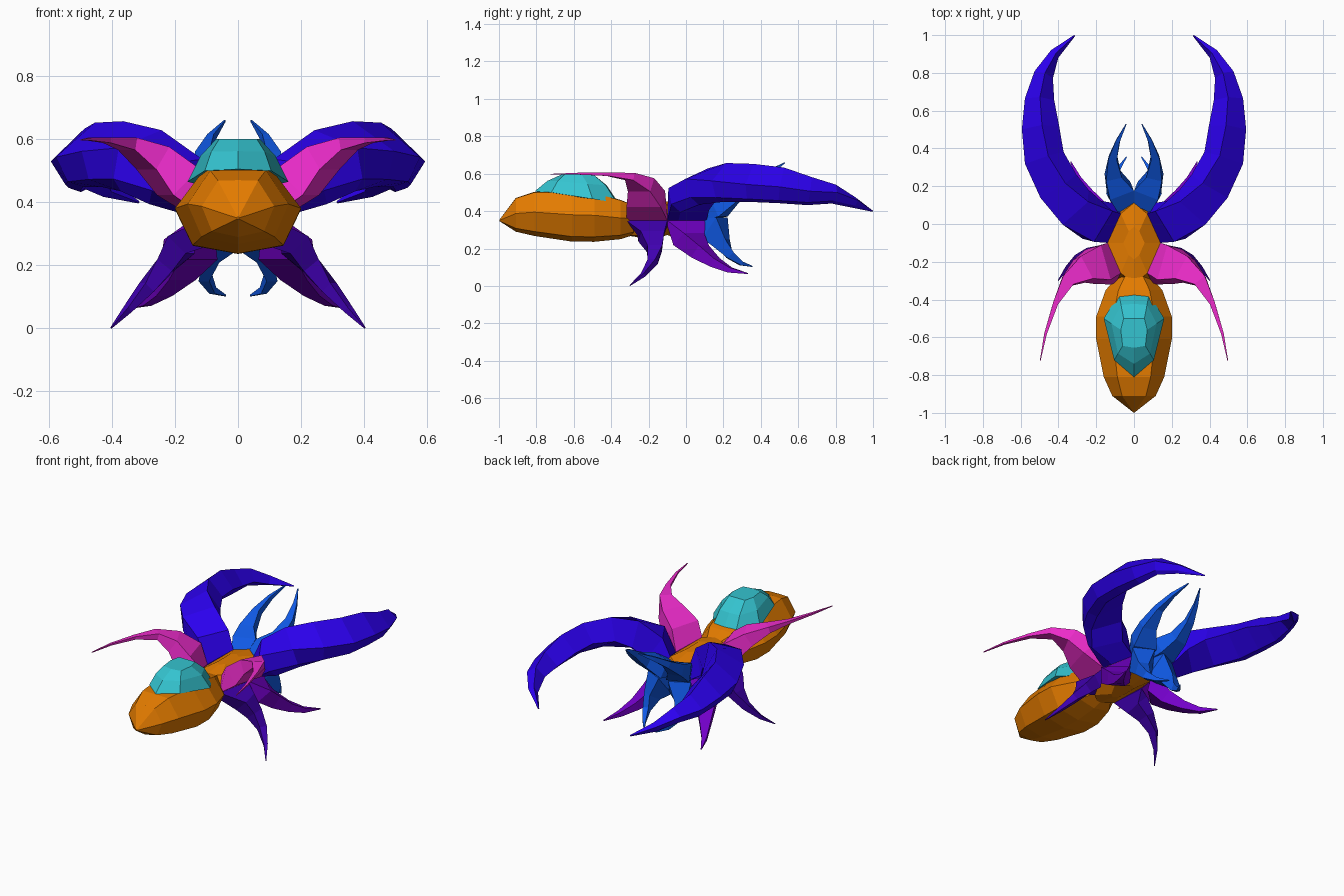
import bpy, bmesh
from math import cos, sin, radians
from mathutils import Vector


def loft(name, rings, color, mirror=False):
    """Skin a list of equal-length point rings into a closed flat-shaded mesh."""
    bm = bmesh.new()
    loops = [[bm.verts.new(p) for p in r] for r in rings]
    n = len(loops[0])
    for a, b in zip(loops, loops[1:]):
        for i in range(n):
            j = (i + 1) % n
            bm.faces.new((a[i], a[j], b[j], b[i]))
    bm.faces.new(loops[0][::-1])
    bm.faces.new(loops[-1])
    bmesh.ops.recalc_face_normals(bm, faces=bm.faces)
    me = bpy.data.meshes.new(name)
    bm.to_mesh(me)
    bm.free()
    ob = bpy.data.objects.new(name, me)
    bpy.context.collection.objects.link(ob)
    mat = bpy.data.materials.new(name + "_color")
    mat.diffuse_color = (*color, 1)
    me.materials.append(mat)
    if mirror:
        ob.modifiers.new("Mirror", 'MIRROR')


QUAD = ((1, 1), (-1, 1), (-1, -1), (1, -1))


def limb(name, base, path, color, corners=QUAD):
    """Tapering limb from a base polygon; rows are x, y, z, width, height, roll."""
    pts = [Vector(p[:3]) for p in path]
    rings = [base]
    start = sum((Vector(p) for p in base), Vector()) / len(base)
    line = [start] + pts + [pts[-1]]
    for i, (c, row) in enumerate(zip(pts, path)):
        t = (line[i + 2] - line[i]).normalized()
        s = t.cross(Vector((0, 0, 1))).normalized()
        u = s.cross(t)
        w, h, a = row[3] / 2, row[4] / 2, radians(row[5])
        s, u = s * cos(a) - u * sin(a), u * cos(a) + s * sin(a)
        rings.append([c + s * w * k + u * h * m for k, m in corners])
    loft(name, rings, color, mirror=True)


def sym(half):
    """Close a half outline (first and last point on the centre line)."""
    return half + [(-x, y) for x, y in half[-2:0:-1]]


ORANGE = (0.78, 0.2, 0.0)

# abdomen: eight-sided sections along y (y, half width, centre z, half height)
section = sym([(0, 1), (0.55, 0.98), (1, 0.08), (0.72, -0.8), (0, -1)])
stations = [(-0.997, 0.004, 0.35, 0.004), (-0.91, 0.115, 0.38, 0.09),
            (-0.81, 0.16, 0.385, 0.118), (-0.61, 0.2, 0.37, 0.133),
            (-0.49, 0.2, 0.367, 0.131), (-0.35, 0.15, 0.355, 0.105),
            (-0.28, 0.09, 0.352, 0.08)]
loft("abdomen", [[(x * w, y, cz + z * h) for x, z in section]
                 for y, w, cz, h in stations], ORANGE)

# thorax: kite-shaped top and bottom around a wider waistline
kite = sym([(0, 0.112), (0.07, 0.055), (0.14, -0.1), (0.07, -0.26), (0, -0.32)])
waist = sym([(0, 0.112), (0.1, 0.11), (0.14, -0.1), (0.1, -0.31), (0, -0.32)])


def plate(side, scale, rise):
    return [(x * scale, (y + 0.1) * scale - 0.1,
             0.35 + side * (rise - (0.055 if abs(x) > 0.1 else 0) * scale))
            for x, y in kite]


loft("thorax", [plate(-1, 0.4, 0.1), plate(-1, 1, 0.08), [(x, y, 0.35) for x, y in waist],
                plate(1, 1, 0.08), plate(1, 0.4, 0.1)], ORANGE)

# raised cap on the abdomen
rim = sym([(0, -0.36), (0.08, -0.37), (0.16, -0.5), (0.105, -0.72), (0, -0.81)])
crown = sym([(0, -0.5), (0.055, -0.5), (0.07, -0.56), (0.06, -0.645), (0, -0.655)])
rim_z = lambda y: 0.505 - max(0, y + 0.75) * 0.16
cap = []
for f, g in ((0, 0), (0.45, 0.6), (1, 1)):
    cap.append([(a[0] + (b[0] - a[0]) * f, a[1] + (b[1] - a[1]) * f,
                 rim_z(a[1]) + (0.6 - rim_z(a[1])) * g) for a, b in zip(rim, crown)])
loft("abdomen_cap", cap, (0.035, 0.55, 0.63))

# large curved front claws, five-sided with a bulging outer edge
limb("front_claw",
     [(0.14, -0.1, 0.38), (0.07, 0.055, 0.43), (0.1, 0.11, 0.35),
      (0.13, -0.04, 0.35), (0.14, -0.1, 0.35)], [
    (0.20, 0.015, 0.465, 0.19, 0.16, 5), (0.31, 0.09, 0.53, 0.19, 0.155, 18),
    (0.40, 0.20, 0.55, 0.18, 0.14, 32), (0.475, 0.35, 0.548, 0.17, 0.13, 40),
    (0.495, 0.51, 0.535, 0.15, 0.13, 44), (0.50, 0.66, 0.505, 0.11, 0.11, 44),
    (0.478, 0.79, 0.49, 0.07, 0.08, 38), (0.42, 0.90, 0.445, 0.035, 0.05, 30),
    (0.315, 0.997, 0.40, 0.006, 0.006, 27)], (0.025, 0.0, 0.87),
    ((1, 1), (-1, 1), (-1, -1), (0.9, -1), (1.25, -0.3)))

# raised rear legs sweeping back
limb("upper_leg",
     [(0.07, -0.26, 0.43), (0.14, -0.1, 0.38), (0.14, -0.1, 0.35), (0.1, -0.32, 0.35)], [
    (0.19, -0.215, 0.465, 0.19, 0.12, 0), (0.27, -0.24, 0.54, 0.135, 0.085, 0),
    (0.35, -0.30, 0.585, 0.07, 0.04, 0), (0.415, -0.42, 0.597, 0.028, 0.018, 0),
    (0.468, -0.58, 0.6, 0.014, 0.01, 0), (0.497, -0.725, 0.597, 0.004, 0.004, 0)],
    (0.85, 0.025, 0.6))

# lower middle legs
limb("middle_leg",
     [(0.14, -0.1, 0.35), (0.1, 0.11, 0.35), (0.07, 0.055, 0.27), (0.14, -0.1, 0.32)], [
    (0.15, 0.015, 0.25, 0.16, 0.10, 0), (0.19, 0.075, 0.185, 0.10, 0.08, 0),
    (0.24, 0.155, 0.125, 0.06, 0.05, 0), (0.29, 0.235, 0.085, 0.03, 0.028, 0),
    (0.335, 0.33, 0.066, 0.005, 0.005, 0)], (0.17, 0.0, 0.58))

# lower rear legs reaching the ground
limb("rear_leg",
     [(0.1, -0.32, 0.35), (0.14, -0.1, 0.35), (0.14, -0.1, 0.32), (0.07, -0.26, 0.27)], [
    (0.18, -0.185, 0.265, 0.13, 0.08, 0), (0.23, -0.168, 0.20, 0.08, 0.06, 0),
    (0.29, -0.178, 0.13, 0.045, 0.04, 0), (0.35, -0.228, 0.06, 0.022, 0.022, 0),
    (0.402, -0.30, 0.002, 0.004, 0.004, 0)], (0.05, 0.0, 0.43))

# upper and lower mandibles
BLUE = (0.005, 0.1, 0.78)
limb("upper_mandible",
     [(0.085, 0.06, 0.42), (0, 0.1, 0.42), (0, 0.1, 0.35), (0.1, 0.1, 0.35)], [
    (0.073, 0.175, 0.42, 0.135, 0.11, 0), (0.11, 0.255, 0.475, 0.085, 0.07, 0),
    (0.112, 0.35, 0.545, 0.045, 0.04, 0), (0.085, 0.44, 0.605, 0.022, 0.025, 0),
    (0.042, 0.528, 0.658, 0.005, 0.005, 0)], BLUE)
limb("lower_mandible",
     [(0.1, 0.1, 0.36), (0, 0.1, 0.36), (0, 0.1, 0.27), (0.085, 0.06, 0.27)], [
    (0.07, 0.155, 0.31, 0.13, 0.14, 0), (0.10, 0.19, 0.23, 0.06, 0.08, 0),
    (0.105, 0.235, 0.165, 0.035, 0.045, 0), (0.08, 0.295, 0.12, 0.02, 0.022, 0),
    (0.04, 0.355, 0.104, 0.005, 0.005, 0)], BLUE)
